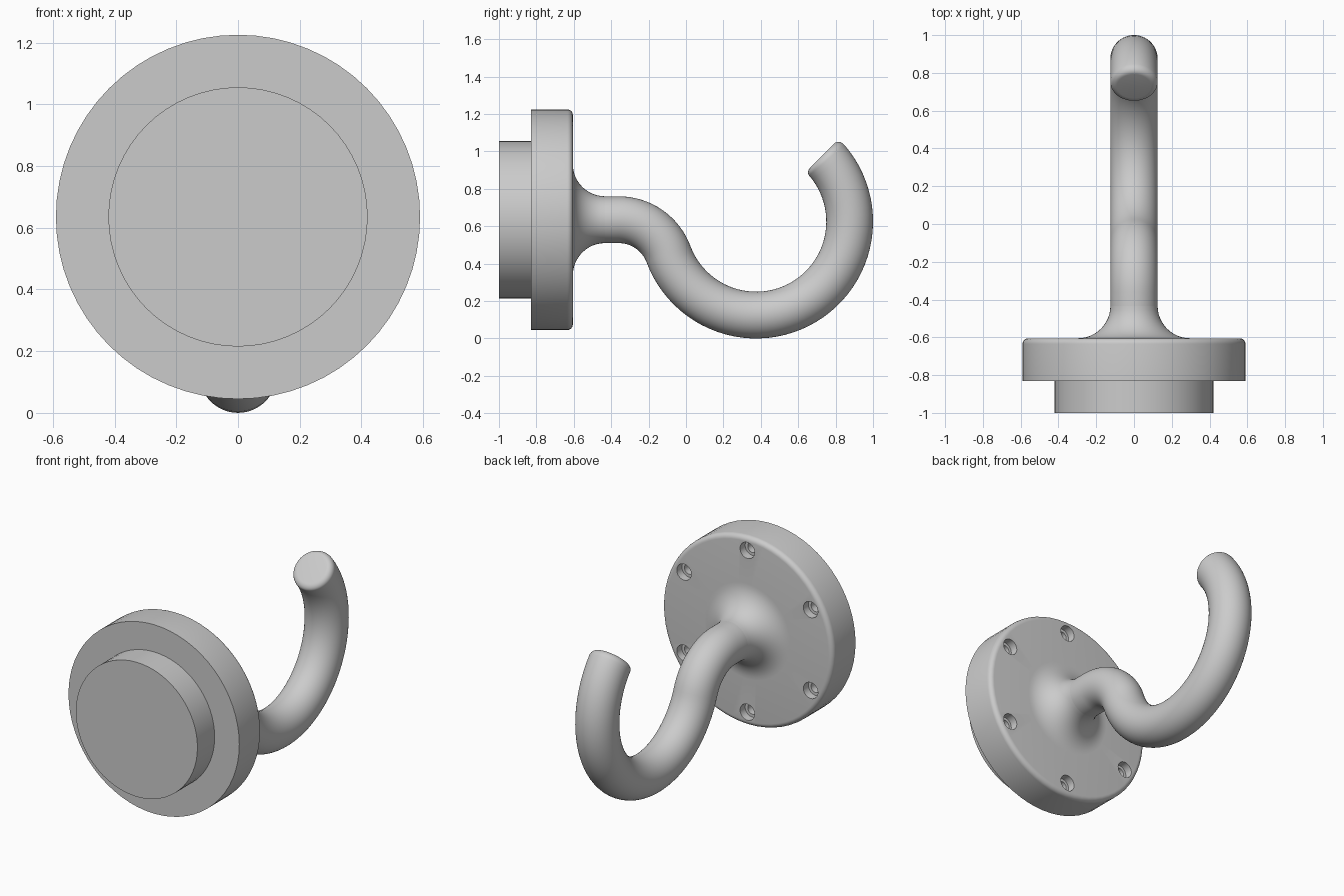
import bpy, bmesh, math
from math import sin, cos, pi, radians

if "Cube" in bpy.data.objects:
    bpy.data.objects.remove(bpy.data.objects["Cube"])

SEG = 64
AXIS_Z = 0.635      # height of the flange axis
ROD = 0.125         # hook rod radius

grey = bpy.data.materials.new("plain_grey")
grey.diffuse_color = (0.6, 0.6, 0.6, 1)
grey.use_nodes = True
grey.node_tree.nodes["Principled BSDF"].inputs["Base Color"].default_value = grey.diffuse_color


def skin(name, rings):
    """Join equal rings of points into a closed, capped solid."""
    bm = bmesh.new()
    rows = [[bm.verts.new(p) for p in ring] for ring in rings]
    for a, b in zip(rows, rows[1:]):
        for i in range(SEG):
            j = (i + 1) % SEG
            bm.faces.new((a[i], a[j], b[j], b[i]))
    bm.faces.new(rows[0])
    bm.faces.new(rows[-1])
    bmesh.ops.recalc_face_normals(bm, faces=bm.faces)
    me = bpy.data.meshes.new(name)
    bm.to_mesh(me)
    bm.free()
    me.materials.append(grey)
    ob = bpy.data.objects.new(name, me)
    bpy.context.collection.objects.link(ob)
    return ob


def lathe(name, profile, x=0, z=AXIS_Z):
    """Turn (radius, y) points around an axis along y."""
    return skin(name, [[(x + r * cos(2 * pi * i / SEG), y, z + r * sin(2 * pi * i / SEG))
                        for i in range(SEG)] for r, y in profile])


def activate(ob):
    bpy.ops.object.select_all(action='DESELECT')
    ob.select_set(True)
    bpy.context.view_layer.objects.active = ob


# mounting flange: back boss, plate with rounded rim, flared neck
FACE = -0.605
edge, flare = 0.03, 0.172
profile = [(0.42, -1.0), (0.42, -0.83), (0.59, -0.83)]
for k in range(7):
    t = pi / 2 * k / 6
    profile.append((0.59 - edge + edge * cos(t), FACE - edge + edge * sin(t)))
for k in range(13):
    t = pi / 2 * k / 12
    profile.append((ROD + flare - flare * sin(t), FACE + flare - flare * cos(t)))
flange = lathe("mounting_flange", profile)

# six counterbored blind screw holes
for k in range(6):
    a = radians(90 + 60 * k)
    cutter = lathe("hole_cutter",
                   [(0.032, -0.75), (0.032, FACE - 0.05), (0.05, FACE - 0.05), (0.05, FACE + 0.05)],
                   0.505 * cos(a), AXIS_Z + 0.505 * sin(a))
    cutter.hide_render = True
    mod = flange.modifiers.new("hole", 'BOOLEAN')
    mod.operation = 'DIFFERENCE'
    mod.solver = 'EXACT'
    mod.object = cutter
    activate(flange)
    bpy.ops.object.modifier_apply(modifier=mod.name)
    bpy.data.objects.remove(cutter)

# hook path stations: (y, z, tangent angle, radius)
R1, R2 = 0.285, 0.5
c1 = (-0.36, AXIS_Z - R1)
c2 = (0.375, 0.625)
join = math.atan2(c2[1] - c1[1], c2[0] - c1[0])
path = [(FACE + flare, AXIS_Z, 0, ROD)]
for k in range(17):                                   # downward bend
    t = pi / 2 + (join - pi / 2) * k / 16
    path.append((c1[0] + R1 * cos(t), c1[1] + R1 * sin(t), t - pi / 2, ROD))
tip = 0.035
start, end = join + pi, radians(405)
stop = end - tip / R2
stations = [(start + (stop - start) * k / 48, ROD) for k in range(1, 49)]
for k in range(1, 8):                                 # rounded tip edge
    t = pi / 2 * k / 7
    stations.append((stop + tip * sin(t) / R2, ROD - tip * (1 - cos(t))))
for t, r in stations:                                 # large hook curve
    path.append((c2[0] + R2 * cos(t), c2[1] + R2 * sin(t), t + pi / 2, r))

hook = skin("hook", [[(r * cos(2 * pi * i / SEG),
                       y - r * sin(2 * pi * i / SEG) * sin(d),
                       z + r * sin(2 * pi * i / SEG) * cos(d)) for i in range(SEG)]
                     for y, z, d, r in path])

for ob in (flange, hook):
    activate(ob)
    bpy.ops.object.shade_smooth_by_angle(angle=radians(30))
